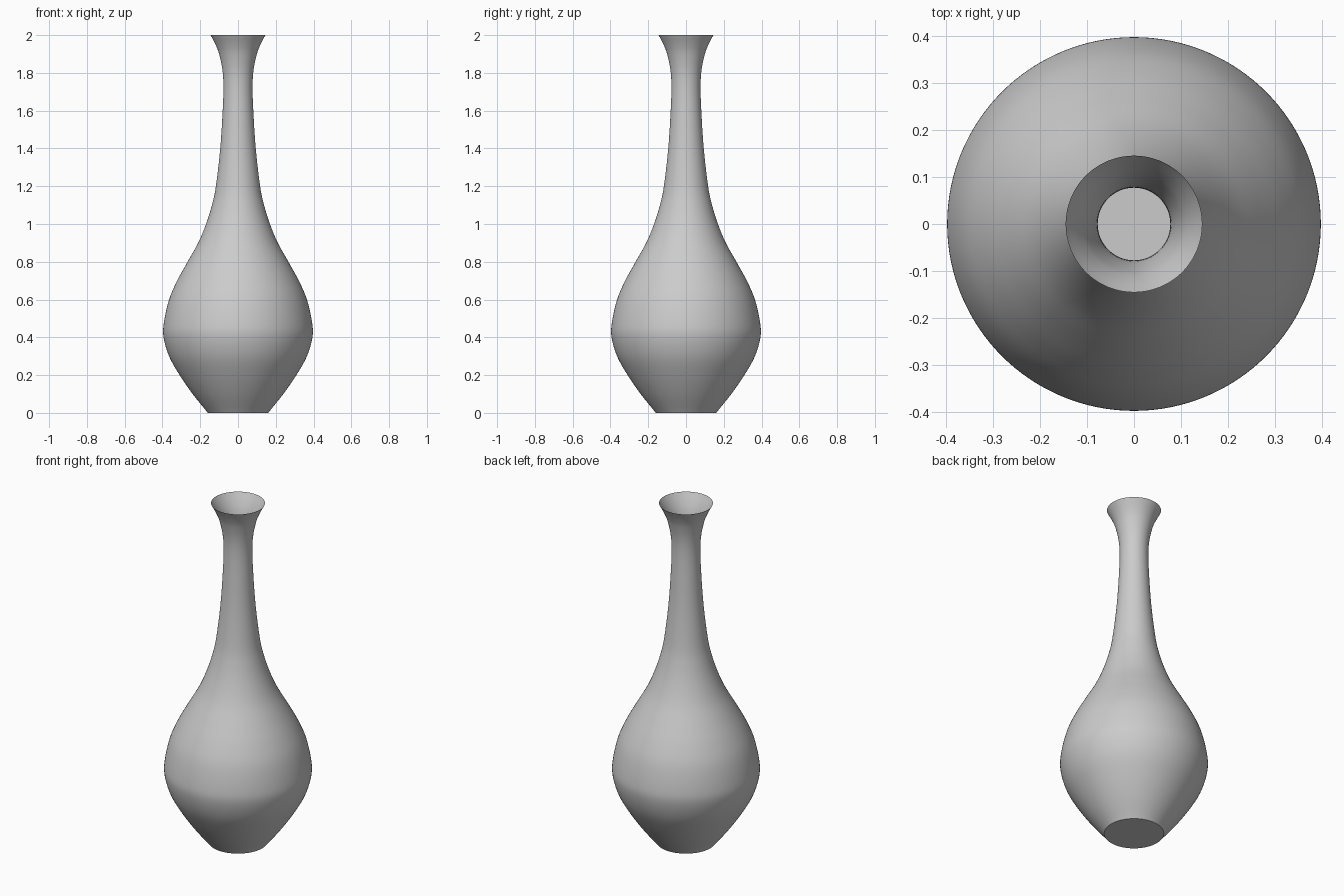
import bpy, bmesh, math

if "Cube" in bpy.data.objects:
    bpy.data.objects.remove(bpy.data.objects["Cube"])

# Outer profile as (radius, height), from foot to flared lip
PROFILE = [(0.166, 0.008), (0.24, 0.1), (0.309, 0.2), (0.365, 0.3), (0.394, 0.4),
           (0.392, 0.48), (0.365, 0.6), (0.322, 0.7), (0.267, 0.8), (0.211, 0.9),
           (0.169, 1.0), (0.138, 1.1), (0.117, 1.2), (0.094, 1.4), (0.081, 1.6),
           (0.077, 1.73), (0.083, 1.82), (0.1, 1.9), (0.119, 1.95), (0.145, 2.0)]
SEGMENTS = 128
STEPS = 5


def smooth_curve(pts):
    """Catmull-Rom curve through the profile points."""
    ext = [tuple(2 * a - b for a, b in zip(pts[0], pts[1]))] + pts
    ext.append(tuple(2 * a - b for a, b in zip(pts[-1], pts[-2])))
    out = []
    for i in range(1, len(ext) - 2):
        p0, p1, p2, p3 = ext[i - 1:i + 3]
        for s in range(STEPS):
            t = s / STEPS
            out.append(tuple(0.5 * (2 * b + (c - a) * t + (2 * a - 5 * b + 4 * c - d) * t * t
                                    + (3 * b - a - 3 * c + d) * t ** 3)
                             for a, b, c, d in zip(p0, p1, p2, p3)))
    out.append(pts[-1])
    return out


# Thin open shell turned around z, with a flat closed foot
bm = bmesh.new()
rings = []
for r, z in [(0.16, 0.0)] + smooth_curve(PROFILE):
    rings.append([bm.verts.new((r * math.cos(2 * math.pi * k / SEGMENTS),
                                r * math.sin(2 * math.pi * k / SEGMENTS), z))
                  for k in range(SEGMENTS)])
for lo, hi in zip(rings, rings[1:]):
    for k in range(SEGMENTS):
        n = (k + 1) % SEGMENTS
        bm.faces.new((lo[k], lo[n], hi[n], hi[k]))
bm.faces.new(rings[0][::-1])

mesh = bpy.data.meshes.new("vase")
bm.to_mesh(mesh)
bm.free()
vase = bpy.data.objects.new("vase", mesh)
bpy.context.collection.objects.link(vase)

# Plain grey finish
grey = bpy.data.materials.new("light grey")
grey.diffuse_color = (0.6, 0.6, 0.6, 1)
grey.use_nodes = True
grey.node_tree.nodes["Principled BSDF"].inputs["Base Color"].default_value = grey.diffuse_color
mesh.materials.append(grey)

# Smooth body, crisp foot edge
bpy.context.view_layer.objects.active = vase
vase.select_set(True)
bpy.ops.object.shade_smooth_by_angle(angle=math.radians(30))
